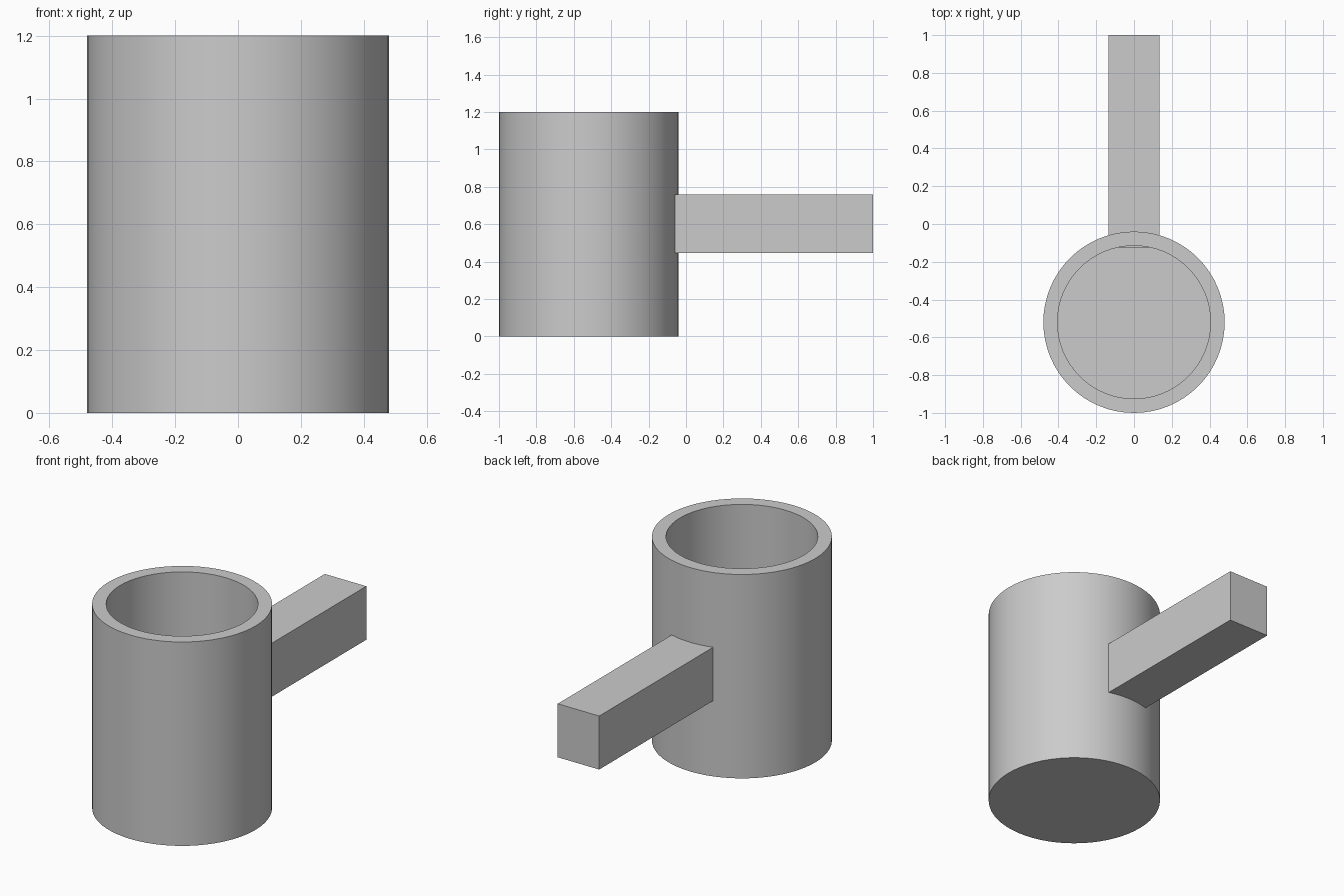
import bpy
import bmesh
import math
from mathutils import Matrix, Vector

cube = bpy.data.objects.get("Cube")
if cube:
    bpy.data.objects.remove(cube, do_unlink=True)

grey = bpy.data.materials.new("light grey")
grey.use_nodes = True
colour = (0.6, 0.6, 0.6, 1)
grey.diffuse_color = colour
grey.node_tree.nodes["Principled BSDF"].inputs["Base Color"].default_value = colour

CENTRE_Y = -0.52
SEGMENTS = 64


def make_object(name, bm):
    bmesh.ops.recalc_face_normals(bm, faces=bm.faces)
    mesh = bpy.data.meshes.new(name)
    bm.to_mesh(mesh)
    bm.free()
    mesh.materials.append(grey)
    obj = bpy.data.objects.new(name, mesh)
    bpy.context.collection.objects.link(obj)
    return obj


# Cup body: outer wall, rim, inner wall and floor from a spun profile
profile = [(0.48, 0), (0.48, 1.2), (0.405, 1.2), (0.405, 0.08)]
bm = bmesh.new()
rings = []
for radius, z in profile:
    angles = [2 * math.pi * i / SEGMENTS for i in range(SEGMENTS)]
    rings.append([bm.verts.new((radius * math.cos(a),
                                CENTRE_Y + radius * math.sin(a), z)) for a in angles])
for low, high in zip(rings, rings[1:]):
    for i in range(SEGMENTS):
        j = (i + 1) % SEGMENTS
        bm.faces.new((low[i], low[j], high[j], high[i]))
bm.faces.new(rings[0])
bm.faces.new(rings[-1])
body = make_object("cup_body", bm)
bpy.ops.object.select_all(action="DESELECT")
body.select_set(True)
bpy.context.view_layer.objects.active = body
bpy.ops.object.shade_smooth_by_angle(angle=math.radians(30))

# Straight handle: a bar that passes through the back wall
start = Vector((-0.135, -0.125, 0.445))
end = Vector((0.135, 1.0, 0.76))
bm = bmesh.new()
bmesh.ops.create_cube(bm, size=1, matrix=Matrix.Translation((start + end) / 2)
                      @ Matrix.Diagonal((end - start).to_4d()))
for v in bm.verts:
    v.co = v.co.copy()
make_object("handle", bm)
